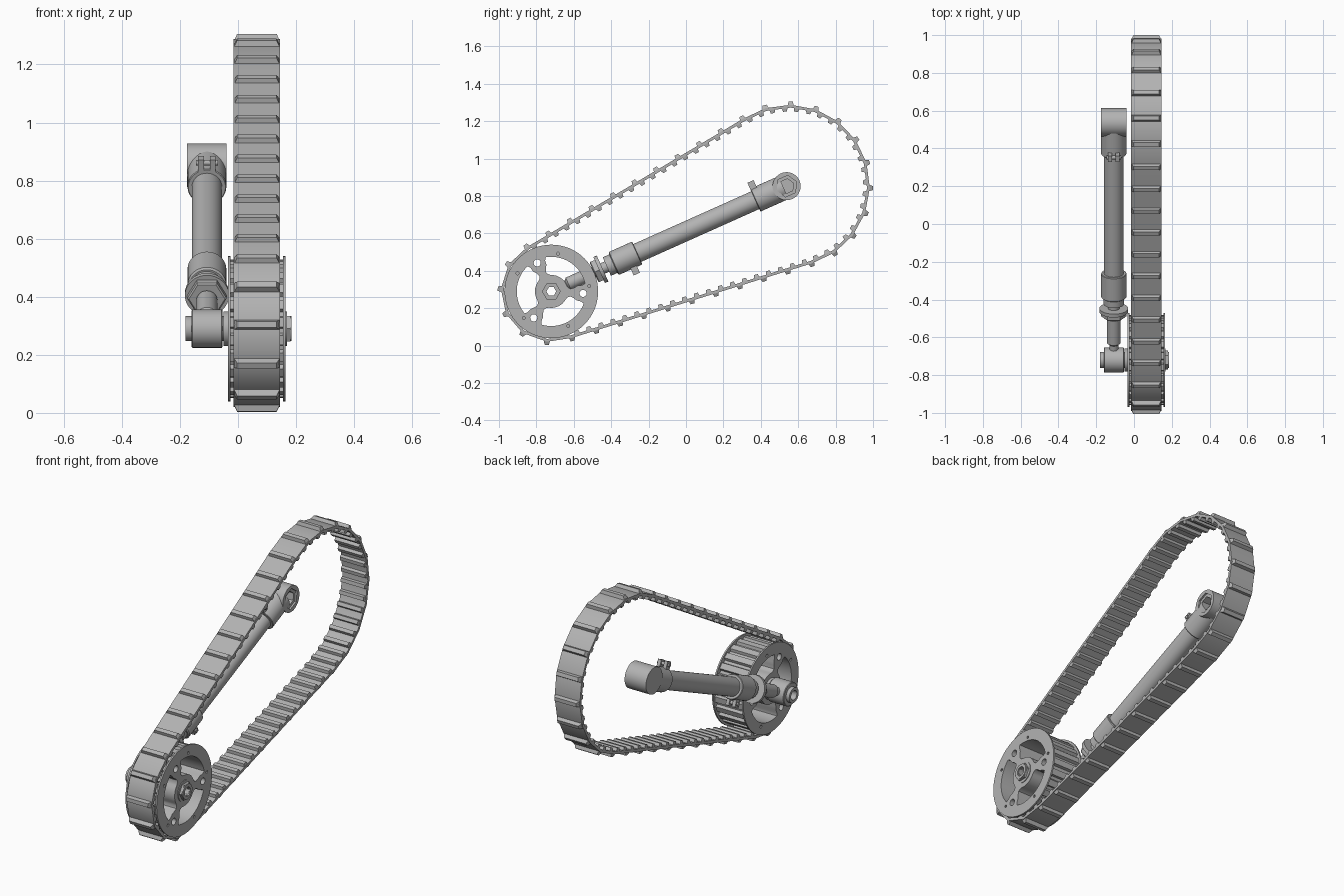
import bpy, bmesh
from math import sin, cos, pi, radians, atan2, acos
from mathutils import Matrix, Vector

if "Cube" in bpy.data.objects:
    bpy.data.objects.remove(bpy.data.objects["Cube"])

grey = bpy.data.materials.new("plain_grey")
grey.use_nodes = True
grey.diffuse_color = (0.45, 0.45, 0.45, 1)
grey.node_tree.nodes["Principled BSDF"].inputs["Base Color"].default_value = grey.diffuse_color

WHEEL = Vector((-0.72, 0.29))      # (y, z) of the wheel axle
TOP = Vector((0.55, 0.855))        # (y, z) of the upper belt arc
BELT_X = (-0.015, 0.145)
ARM_X = -0.107
ARM_ANGLE = radians(24.1)
ARM_LEN = 1.378


def side_frame(c, x=0.0):
    """Local xy lies in the world yz plane, local z runs along world x."""
    return Matrix(((0, 0, 1, x), (1, 0, 0, c[0]), (0, 1, 0, c[1]), (0, 0, 0, 1)))


def arm_frame():
    """Local z runs up the arm, local y points below it."""
    s, c = sin(ARM_ANGLE), cos(ARM_ANGLE)
    return Matrix(((1, 0, 0, ARM_X), (0, s, c, WHEEL.x), (0, -c, s, WHEEL.y), (0, 0, 0, 1)))


def finish(name, bm, frame):
    bmesh.ops.remove_doubles(bm, verts=bm.verts, dist=1e-5)
    bmesh.ops.recalc_face_normals(bm, faces=bm.faces)
    mesh = bpy.data.meshes.new(name)
    bm.to_mesh(mesh)
    bm.free()
    mesh.transform(frame)
    mesh.materials.clear()
    mesh.materials.append(grey)
    ob = bpy.data.objects.new(name, mesh)
    bpy.context.collection.objects.link(ob)
    bpy.ops.object.select_all(action='DESELECT')
    ob.select_set(True)
    bpy.context.view_layer.objects.active = ob
    bpy.ops.object.shade_smooth_by_angle(angle=radians(32))
    return ob


def plate(name, outlines, x0, x1, centre=(0, 0)):
    """Extrude a filled outline with holes along x."""
    cu = bpy.data.curves.new(name, 'CURVE')
    cu.dimensions, cu.fill_mode, cu.extrude = '2D', 'BOTH', (x1 - x0) / 2
    for pts in outlines:
        sp = cu.splines.new('POLY')
        sp.points.add(len(pts) - 1)
        for p, co in zip(sp.points, pts):
            p.co = (co[0], co[1], 0, 1)
        sp.use_cyclic_u = True
    tmp = bpy.data.objects.new("temp", cu)
    bpy.context.collection.objects.link(tmp)
    ev = tmp.evaluated_get(bpy.context.evaluated_depsgraph_get())
    mesh = bpy.data.meshes.new_from_object(ev)
    bm = bmesh.new()
    bm.from_mesh(mesh)
    bpy.data.objects.remove(tmp)
    bpy.data.meshes.remove(mesh)
    return finish(name, bm, side_frame(centre, (x0 + x1) / 2))


def lathe(name, profile, frame, sides=32, closed=False):
    """Spin (height, radius) points round local z."""
    bm = bmesh.new()
    rings = [[bm.verts.new((r * cos(2 * pi * i / sides), r * sin(2 * pi * i / sides), h))
              for i in range(sides)] for h, r in profile]
    for a, b in zip(rings, rings[1:] + (rings[:1] if closed else [])):
        for i in range(sides):
            j = (i + 1) % sides
            bm.faces.new((a[i], a[j], b[j], b[i]))
    if not closed:
        bm.faces.new(rings[0])
        bm.faces.new(rings[-1])
    return finish(name, bm, frame)


def polar(r, deg):
    return Vector((r * cos(radians(deg)), r * sin(radians(deg))))


def circle(r, n=32, c=(0, 0), turn=0):
    return [polar(r, turn + 360 * i / n) + Vector(c) for i in range(n)]


# belt path: two arcs joined by tangents, cut into equal links
R_WHEEL, R_TOP, LINKS = 0.262, 0.425, 37
gap = TOP - WHEEL
base = math_base = atan2(gap.y, gap.x) * 180 / pi
spread = acos((R_WHEEL - R_TOP) / gap.length) * 180 / pi


def arc(c, r, a, b, n=80):
    return [c + polar(r, a + (b - a) * i / n) for i in range(n + 1)]


START = 265
path = (arc(WHEEL, R_WHEEL, START, base + 360 - spread) + arc(TOP, R_TOP, base - spread, base + spread)
        + arc(WHEEL, R_WHEEL, base + spread, START))
total = sum((b - a).length for a, b in zip(path, path[1:]))
joints, walked = [], 0.0
for a, b in zip(path, path[1:]):
    step = (b - a).length
    while len(joints) < LINKS and len(joints) * total / LINKS < walked + step:
        joints.append(a.lerp(b, (len(joints) * total / LINKS - walked) / step))
    walked += step


def outward(a, b):
    d = (b - a).normalized()
    return Vector((d.y, -d.x))


normals = [outward(joints[i - 1], joints[(i + 1) % LINKS]) for i in range(LINKS)]
plate("belt_band", [[p + n * k for p, n in zip(joints, normals)] for k in (0.008, -0.007)], *BELT_X)


def ribs(name, spots, width, height, chamfer):
    """Tapered bars across the belt, each at (position, direction)."""
    bm = bmesh.new()
    for p, n in spots:
        side = Vector((-n.y, n.x))
        for v in bmesh.ops.create_cube(bm, size=1)["verts"]:
            tip = v.co.y > 0
            q = p + side * v.co.x * width * (0.6 if tip else 1) + n * (height if tip else 0)
            inset = chamfer if tip else 0
            x = BELT_X[0] + inset if v.co.z < 0 else BELT_X[1] - inset
            v.co = (q.x, q.y, x)
    return finish(name, bm, side_frame((0, 0)))


ribs("belt_grousers", list(zip(joints, normals)), 0.036, 0.025, 0.012)
inner = []
for i, a in enumerate(joints):
    b = joints[(i + 1) % LINKS]
    inner += [(a.lerp(b, f), -outward(a, b)) for f in (0.25, 0.75)]
ribs("belt_inner_teeth", inner, 0.034, 0.024, 0.004)

# wheel: flanges and toothed drum share the same openings
holes = [circle(0.03)]
for s in (-3.6, 116.4, 236.4):
    window = [polar(0.185, s + 17 + 86 * i / 16) for i in range(17)]
    end = [(0.168, 15), (0.145, 16), (0.125, 13), (0.105, 11), (0.092, 17)]
    window += [polar(r, s + 120 - a) for r, a in end]
    window += [polar(0.088, s + 95 - 70 * i / 8) for i in range(9)]
    window += [polar(r, s + a) for r, a in reversed(end)]
    holes += [window, circle(0.019, 16, polar(0.17, s))]
pins = [circle(0.008, 10, polar(0.205, 8 + 72 * i)) for i in range(5)]
gear = []
for i in range(24):
    gear += [polar(r, 15 * i + a) for r, a in ((0.222, 0), (0.222, 4), (0.238, 5.5), (0.238, 13.5))]
plate("wheel_drum", [gear] + holes, -0.025, 0.155, WHEEL)
for name, x0, x1 in (("right_flange", -0.034, -0.025), ("left_flange", 0.155, 0.164)):
    plate(name, [circle(0.25, 64)] + holes + pins, x0, x1, WHEEL)

# axle, hub rings and the eye at the arm's lower end
axle = side_frame(WHEEL)
lathe("axle_tube", [(-0.18, 0.026), (-0.18, 0.043), (0.185, 0.043), (0.185, 0.026)], axle, closed=True)
lathe("hub_ring", [(-0.05, 0.03), (-0.05, 0.06), (0.168, 0.06), (0.168, 0.03)], axle, closed=True)
lathe("axle_nut", [(0.164, 0.026), (0.164, 0.05), (0.18, 0.05), (0.18, 0.026)], axle, 6, True)
lathe("rod_eye", [(-0.16, 0.04), (-0.16, 0.062), (-0.157, 0.066), (-0.056, 0.066),
                  (-0.053, 0.062), (-0.053, 0.04)], axle, closed=True)

# arm: neck, nuts, tube and the two clamps
arm = arm_frame()
lathe("rod_neck", [(0.05, 0.024), (0.09, 0.024), (0.1, 0.036), (0.24, 0.036), (0.24, 0.03), (0.4, 0.03)], arm)
lathe("lock_nut", [(0.25, 0.062), (0.255, 0.068), (0.28, 0.068)], arm, 6)
lathe("lock_washer", [(0.28, 0.076), (0.3, 0.076)], arm)
lathe("thread_collar", [(0.325, 0.054), (0.37, 0.054)], arm)
lathe("arm_tube", [(0.36, 0.052), (1.25, 0.052)], arm)
lathe("lower_clamp", [(0.363, 0.06), (0.368, 0.067), (0.5, 0.067), (0.503, 0.064)], arm)
lathe("upper_clamp", [(1.195, 0.064), (1.198, 0.067), (1.36, 0.067)], arm)
for name, t, way in (("lower_clamp_ear", 0.455, 1), ("upper_clamp_ear", 1.212, -1)):
    bm = bmesh.new()
    for sx in (-1, 1):
        place = Matrix.Translation((sx * 0.02, way * 0.077, t))
        bmesh.ops.create_cube(bm, size=1, matrix=place @ Matrix.Diagonal((0.02, 0.05, 0.036, 1)))
    turn = Matrix.Translation((0, way * 0.084, t)) @ Matrix.Rotation(pi / 2, 4, 'Y')
    bmesh.ops.create_cone(bm, cap_ends=True, segments=12, radius1=0.01, radius2=0.01,
                          depth=0.075, matrix=turn)
    finish(name, bm, arm)

# pivot head: closed on the outer side, hex socket on the belt side
head = WHEEL + polar(ARM_LEN, ARM_ANGLE * 180 / pi)
rim = circle(0.075, 40)
plate("pivot_cap", [rim], -0.175, -0.13, head)
plate("pivot_body", [rim, circle(0.04, 6, turn=24)], -0.13, -0.05, head)
plate("pivot_rim", [rim, circle(0.058, 6, turn=24)], -0.05, -0.04, head)
